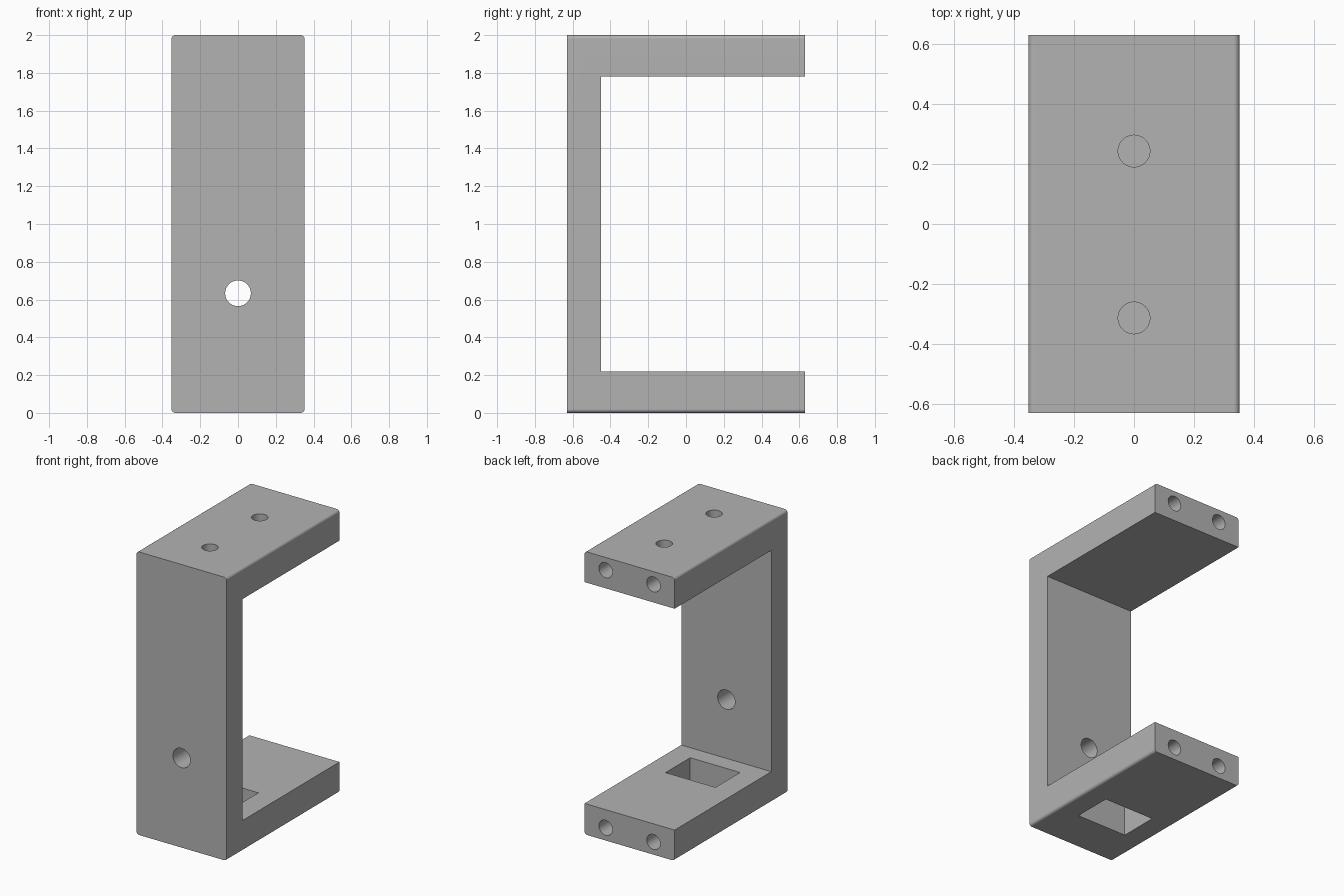
import bpy
import bmesh
from math import radians
from mathutils import Matrix, Vector

cube = bpy.data.objects.get("Cube")
if cube:
    bpy.data.objects.remove(cube, do_unlink=True)

WIDTH, DEPTH, HEIGHT = 0.704, 1.26, 2.0
WALL, PLATE = 0.18, 0.218
HALF_W, FRONT, BACK = WIDTH / 2, -DEPTH / 2, DEPTH / 2


def make_object(name, bm):
    bmesh.ops.recalc_face_normals(bm, faces=bm.faces[:])
    mesh = bpy.data.meshes.new(name)
    bm.to_mesh(mesh)
    bm.free()
    obj = bpy.data.objects.new(name, mesh)
    bpy.context.collection.objects.link(obj)
    return obj


def add_drill(bm, centre, axis, radius, length):
    turn = Vector((0, 0, 1)).rotation_difference(Vector(axis)).to_matrix().to_4x4()
    bmesh.ops.create_cone(bm, cap_ends=True, segments=40, radius1=radius, radius2=radius,
                          depth=length, matrix=Matrix.Translation(centre) @ turn)


grey = bpy.data.materials.new("plain grey")
grey.use_nodes = True
grey.diffuse_color = (0.45, 0.45, 0.45, 1)
grey.node_tree.nodes["Principled BSDF"].inputs["Base Color"].default_value = (0.45, 0.45, 0.45, 1)

# C-shaped bracket: side profile extruded across the width
inner = FRONT + WALL
profile = [(FRONT, 0), (BACK, 0), (BACK, PLATE), (inner, PLATE),
           (inner, HEIGHT - PLATE), (BACK, HEIGHT - PLATE), (BACK, HEIGHT), (FRONT, HEIGHT)]
bm = bmesh.new()
side = bm.faces.new([bm.verts.new((-HALF_W, y, z)) for y, z in profile])
moved = bmesh.ops.extrude_face_region(bm, geom=[side])["geom"]
bmesh.ops.translate(bm, vec=(WIDTH, 0, 0),
                    verts=[v for v in moved if isinstance(v, bmesh.types.BMVert)])

# Rounded long edges on the outer top and bottom
outer = [e for e in bm.edges
         if abs(e.verts[0].co.y - e.verts[1].co.y) > DEPTH * 0.95
         and all(v.co.z < 0.01 or v.co.z > HEIGHT - 0.01 for v in e.verts)]
bmesh.ops.bevel(bm, geom=outer, offset=0.02, segments=4, profile=0.5, affect='EDGES')
bracket = make_object("bracket", bm)
bracket.data.materials.append(grey)

# Holes: wall hole, blind top holes, blind end holes, rectangular slot
bm = bmesh.new()
add_drill(bm, (0, FRONT + WALL / 2, 0.633), (0, 1, 0), 0.068, WALL * 2)
for y in (-0.313, 0.243):
    add_drill(bm, (0, y, HEIGHT), (0, 0, 1), 0.053, 0.32)
for x in (-0.187, 0.187):
    for z in (0.09, HEIGHT - 0.09):
        add_drill(bm, (x, BACK, z), (0, 1, 0), 0.053, 0.6)
bmesh.ops.create_cube(bm, size=1, matrix=Matrix.Translation((0, -0.188, PLATE / 2))
                      @ Matrix.Diagonal((0.39, 0.275, PLATE * 2, 1)))
cutter = make_object("hole_cutter", bm)
cutter.data.materials.append(grey)
cutter.hide_render = True

# Cut the holes and discard the cutter
bpy.ops.object.select_all(action='DESELECT')
bpy.context.view_layer.objects.active = bracket
bracket.select_set(True)
cut = bracket.modifiers.new("holes", 'BOOLEAN')
cut.operation = 'DIFFERENCE'
cut.solver = 'EXACT'
cut.object = cutter
bpy.ops.object.modifier_apply(modifier=cut.name)
bpy.data.objects.remove(cutter, do_unlink=True)

# Smooth bores and rounded edges, flat large faces
bpy.ops.object.shade_smooth_by_angle(angle=radians(30))
weighted = bracket.modifiers.new("flat_faces", 'WEIGHTED_NORMAL')
weighted.keep_sharp = True
